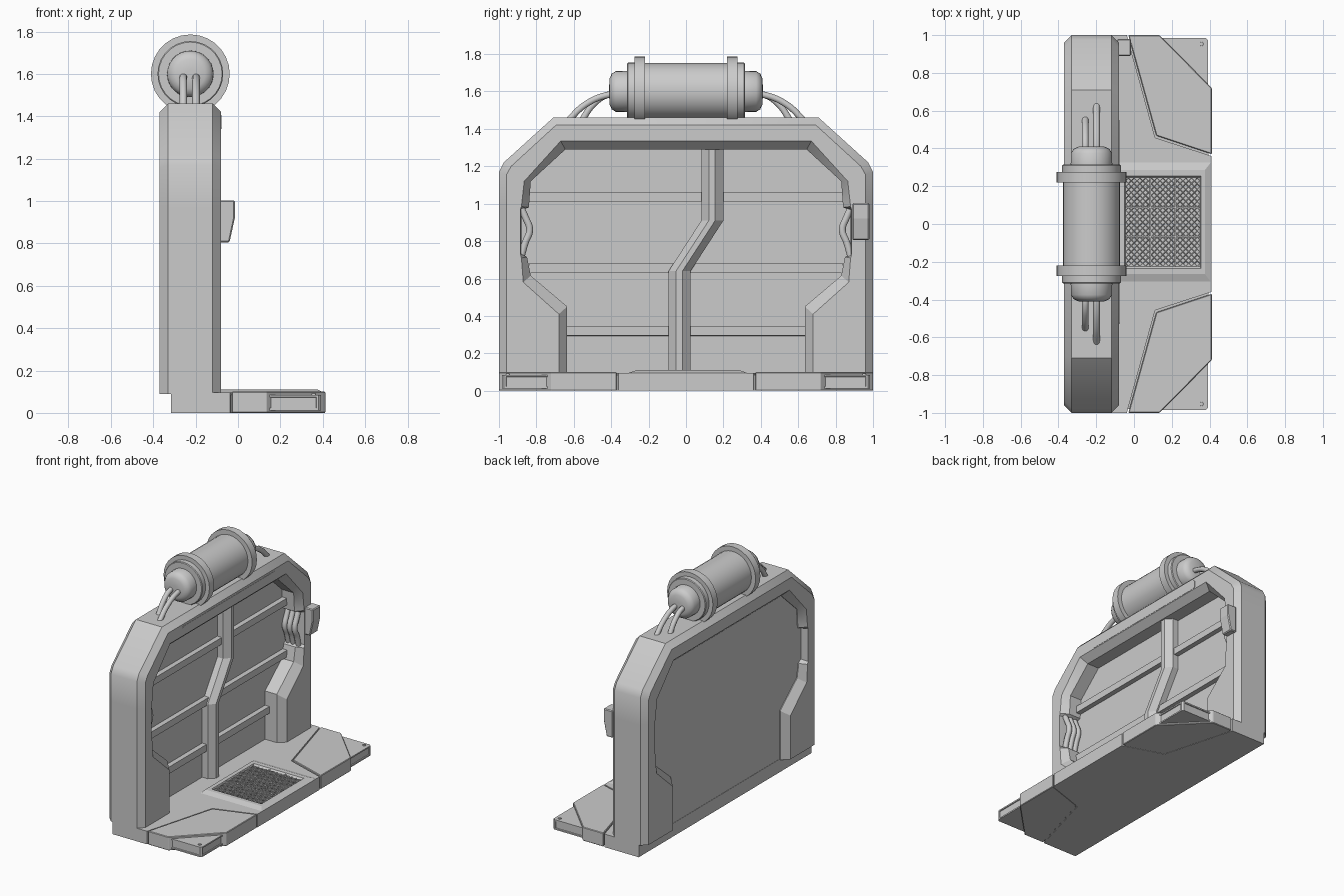
import bpy, bmesh, math
from mathutils import Vector

if "Cube" in bpy.data.objects:
    bpy.data.objects.remove(bpy.data.objects["Cube"])


def finish(bm, name, smooth=False):
    bmesh.ops.recalc_face_normals(bm, faces=bm.faces)
    me = bpy.data.meshes.new(name)
    bm.to_mesh(me)
    bm.free()
    ob = bpy.data.objects.new(name, me)
    bpy.context.collection.objects.link(ob)
    if smooth:
        bpy.ops.object.select_all(action='DESELECT')
        ob.select_set(True)
        bpy.context.view_layer.objects.active = ob
        bpy.ops.object.shade_smooth_by_angle(angle=math.radians(32))
    return ob


def loft(name, rings, closed_rings=True, loop=False, caps=True, smooth=False):
    """Skin a list of equal-length point rings."""
    bm = bmesh.new()
    vs = [[bm.verts.new(p) for p in r] for r in rings]
    n, m = len(rings[0]), len(rings)
    for i in range(m if loop else m - 1):
        a, b = vs[i], vs[(i + 1) % m]
        for j in range(n if closed_rings else n - 1):
            k = (j + 1) % n
            bm.faces.new((a[j], a[k], b[k], b[j]))
    if caps and loop:
        bm.faces.new([r[0] for r in vs])
        bm.faces.new([r[-1] for r in vs])
    elif caps:
        bm.faces.new(vs[0])
        bm.faces.new(vs[-1])
    return finish(bm, name, smooth)


def prism(name, pts, axis, a, b, bevel=0.0):
    """Extrude a flat outline along an axis from a to b."""
    put = {'x': lambda p, t: (t, p[0], p[1]),
           'y': lambda p, t: (p[0], t, p[1]),
           'z': lambda p, t: (p[0], p[1], t)}[axis]
    ob = loft(name, [[put(p, t) for p in pts] for t in (a, b)])
    if bevel:
        mod = ob.modifiers.new("edge", 'BEVEL')
        mod.width, mod.segments = bevel, 1
    return ob


def box(name, x, y, z):
    return prism(name, [(x[0], y[0]), (x[1], y[0]), (x[1], y[1]), (x[0], y[1])], 'z', *z)


def lathe_y(name, profile, cx, cz, sides=28):
    """Revolve (y, radius) pairs around an axis parallel to y."""
    ang = [2 * math.pi * i / sides for i in range(sides)]
    return loft(name, [[(cx + r * math.cos(t), y, cz + r * math.sin(t)) for t in ang]
                       for y, r in profile], smooth=True)


def tube(name, pts, radius):
    cu = bpy.data.curves.new(name, 'CURVE')
    cu.dimensions = '3D'
    cu.bevel_depth, cu.bevel_resolution, cu.resolution_u = radius, 3, 6
    cu.use_fill_caps = True
    sp = cu.splines.new('BEZIER')
    sp.bezier_points.add(len(pts) - 1)
    for bp, p in zip(sp.bezier_points, pts):
        bp.co = p
        bp.handle_left_type = bp.handle_right_type = 'AUTO'
    ob = bpy.data.objects.new(name, cu)
    bpy.context.collection.objects.link(ob)


def panel_sides(ob, width, depth):
    """Sink an inset panel into every vertical side of a plate."""
    bm = bmesh.new()
    bm.from_mesh(ob.data)
    faces = [f for f in bm.faces if abs(f.normal.z) < 0.1 and f.calc_area() > 0.01]
    bmesh.ops.inset_individual(bm, faces=faces, thickness=width, depth=0)
    bmesh.ops.inset_individual(bm, faces=faces, thickness=0.003, depth=-depth)
    bm.to_mesh(ob.data)
    bm.free()


# Arch frame: half outlines (y, z) from the foot to the top, mirrored across y
outer = [(1, .09), (1, .41), (1, .58), (1, .70), (1, .73), (1, .97), (1, 1.17), (.975, 1.22), (.71, 1.46)]
rim = [(.96, .09), (.96, .41), (.96, .58), (.96, .70), (.96, .73), (.96, .97), (.96, 1.155), (.935, 1.2), (.695, 1.42)]
mouth = [(.68, .09), (.68, .41), (.87, .58), (.88, .71), (.885, .73), (.885, .97), (.88, .985), (.865, 1.12), (.67, 1.335)]
deep = [(.635, .09), (.64, .41), (.835, .58), (.85, .715), (.88, .735), (.88, .965), (.84, .98), (.83, 1.12), (.645, 1.29)]


def arch(half, x):
    return [(x, y, z) for y, z in half] + [(x, -y, z) for y, z in reversed(half)]


# the mouth sits a little lower than the sloping inner edge behind it
deep[1], deep[2] = (.635, .45), (.83, .615)
loft("arch_frame", [arch(outer, -.12), arch(rim, -.08), arch(mouth, -.08), arch(deep, -.13),
                    arch(deep, -.32), arch(mouth, -.37), arch(rim, -.37), arch(outer, -.33)],
     closed_rings=False, loop=True, smooth=True)
prism("header_strip", [(-.53, 1.35), (-.52, 1.34), (.54, 1.34), (.55, 1.35), (.55, 1.395),
                       (.54, 1.405), (-.52, 1.405), (-.53, 1.395)], 'x', -.1, -.078)

# Wall panel with horizontal ribs and a kinked centre seam
prism("wall_panel", [(-.9, .05), (.9, .05), (.9, 1.15), (.7, 1.36), (-.7, 1.36), (-.9, 1.15)], 'x', -.315, -.225)
for z in (.32, .655, 1.037):
    loft("wall_rib", [[(-.24, y, z - .027), (-.19, y, z - .025), (-.19, y, z + .025), (-.24, y, z + .027)]
                      for y in (-.84, .84)])
path = [(-.033, .08), (-.033, .64), (.142, .91), (.142, 1.31)]
loft("centre_seam", [[(x, y + o, z) for o, x in
                      ((-.06, -.24), (-.06, -.18), (-.02, -.14), (.014, -.14), (.058, -.18), (.058, -.24))]
                     for y, z in path])

# Bowed cables in the side recesses
for s in (1, -1):
    for x in (-.205, -.165, -.125):
        tube("side_cable", [(x, s * .885, .985), (x, s * .86, .93), (x, s * .836, .86),
                            (x, s * .86, .79), (x, s * .88, .72)], .019)

# Control box on the right post
prism("control_box", [(-.09, 1.003), (-.015, 1.003), (-.015, .92), (-.04, .805), (-.09, .805)], 'y', .89, .98, .006)

# Tank on top, with flanges and rounded ends
CX, CZ = -.225, 1.6
half = [(.22, .152), (.22, .186), (.275, .186), (.275, .155), (.31, .155), (.315, .15), (.315, .11),
        (.375, .109), (.397, .095), (.409, .07), (.411, .02)]
lathe_y("tank", [(-y, r) for y, r in reversed(half)] + half, CX, CZ)
for s in (1, -1):
    for x, end in ((-.258, .56), (-.198, .635)):
        tube("tank_pipe", [(x, s * .37, 1.583), (x, s * .425, 1.58),
                           (x, s * (.42 + (end - .42) * .55), 1.53), (x, s * end, 1.44)], .018)

# Floor: core, side slabs divided by a narrow gap, low corner plates
edge = [(-.317, 1), (-.038, 1), (.112, .457), (.41, .36)]
prism("floor_core", edge + [(x, -y) for x, y in reversed(edge)], 'z', 0, .096)
under = [(-.3, .98), (.12, .98), (.395, .71)]
prism("floor_underplate", under + [(x, -y) for x, y in reversed(under)], 'z', .002, .085)
for s in (1, -1):
    prism("floor_slab", [(x, s * y) for x, y in
          ((-.03, 1), (.118, .468), (.412, .37), (.412, .72), (.135, 1))], 'z', 0, .1, .004)
    plate = prism("corner_plate", [(x, s * y) for x, y in
                  ((.12, .985), (.38, .985), (.392, .973), (.392, .72))], 'z', .012, .085)
    panel_sides(plate, .014, .006)
    bm = bmesh.new()
    bmesh.ops.create_cone(bm, cap_ends=True, segments=12, radius1=.012, radius2=.01, depth=.01)
    bmesh.ops.translate(bm, verts=bm.verts, vec=Vector((.357, s * .953, .086)))
    finish(bm, "plate_bolt")


# Raised grate surround
def rect(x0, x1, y0, y1, z):
    return [(x0, y0, z), (x1, y0, z), (x1, y1, z), (x0, y1, z)]


loft("grate_surround", [rect(-.09, .41, -.31, .33, .094), rect(-.08, .375, -.265, .285, .11),
                        rect(-.05, .355, -.235, .255, .11), rect(-.045, .35, -.225, .245, .097)], caps=False)

# Diamond lattice grate with dividers
bm = bmesh.new()
nx, ny = 13, 15
dx, dy = .395 / nx, .47 / ny
for i in range(2 * nx - 1):
    for j in range(2 * ny - 1):
        if (i + j) % 2 == 0:
            cx, cy = -.045 + (i + 1) * dx / 2, -.225 + (j + 1) * dy / 2
            bm.faces.new([bm.verts.new((cx + a * dx / 2, cy + b * dy / 2, .102))
                          for a, b in ((1, 0), (0, 1), (-1, 0), (0, -1))])
bmesh.ops.remove_doubles(bm, verts=bm.verts, dist=.001)
wire = finish(bm, "grate_lattice").modifiers.new("wire", 'WIREFRAME')
wire.thickness = .005
for t in (1 / 3, 2 / 3):
    x, y = -.045 + .395 * t, -.225 + .47 * t
    box("grate_divider", (x - .004, x + .004), (-.225, .245), (.097, .107))
    box("grate_divider", (-.045, .35), (y - .004, y + .004), (.097, .107))
